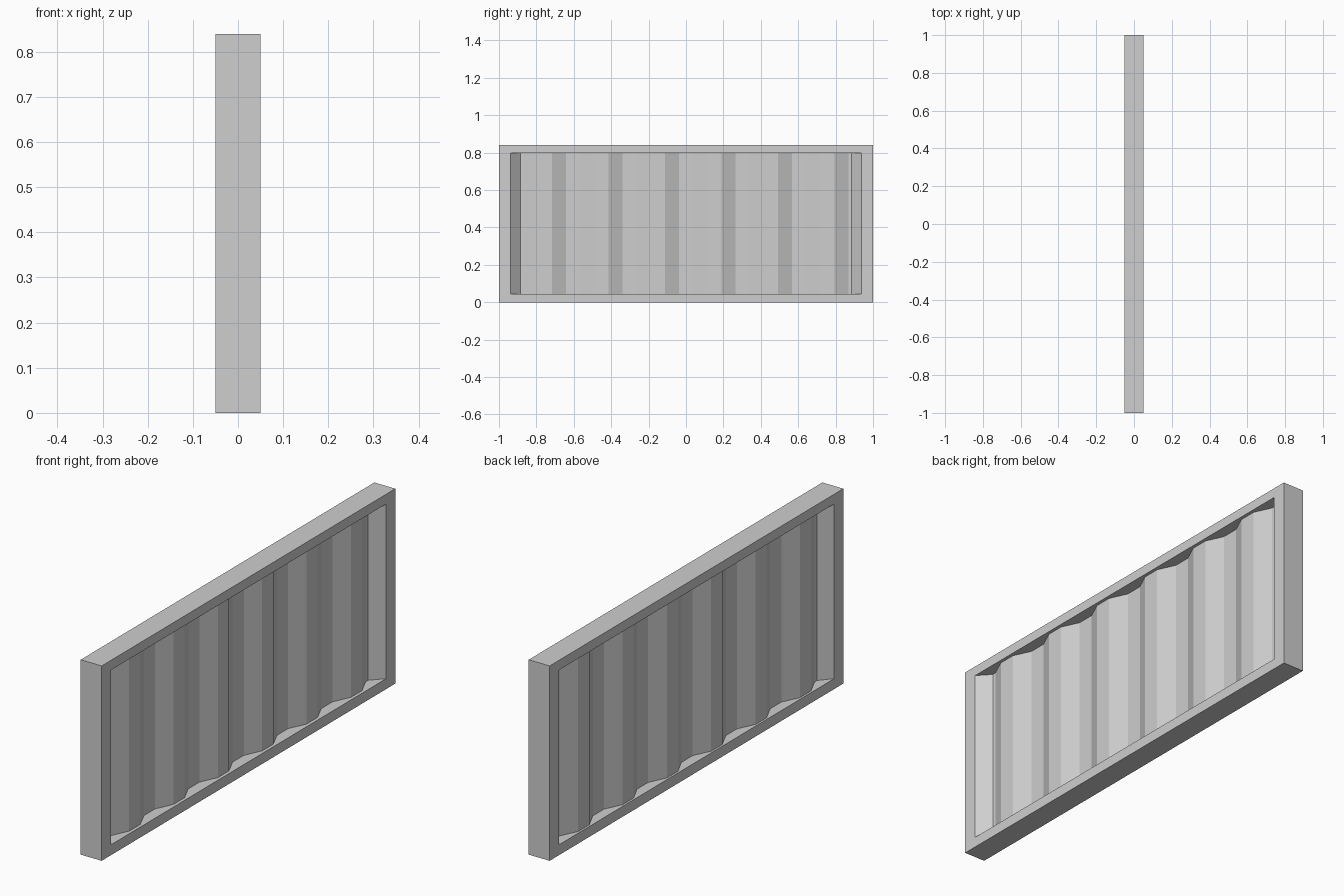
import bpy
import bmesh

cube = bpy.data.objects.get("Cube")
if cube:
    bpy.data.objects.remove(cube, do_unlink=True)

HALF_X, HALF_Y, HEIGHT = 0.05, 1.0, 0.84
OPEN_Y, OPEN_LOW, OPEN_TOP = 0.938, 0.045, 0.798
PITCH = 0.302                    # distance between ridges
FLAT = PITCH / 8                 # half width of a ridge or valley flat

grey = bpy.data.materials.new("light_grey")
grey.use_nodes = True
colour = (0.62, 0.62, 0.62, 1)
grey.diffuse_color = colour
grey.node_tree.nodes["Principled BSDF"].inputs["Base Color"].default_value = colour


def finish(name, bm):
    bmesh.ops.recalc_face_normals(bm, faces=bm.faces)
    mesh = bpy.data.meshes.new(name)
    bm.to_mesh(mesh)
    bm.free()
    mesh.materials.append(grey)
    obj = bpy.data.objects.new(name, mesh)
    bpy.context.collection.objects.link(obj)
    return obj


def extrude(bm, geom, offset):
    ext = bmesh.ops.extrude_face_region(bm, geom=geom)
    verts = [g for g in ext["geom"] if isinstance(g, bmesh.types.BMVert)]
    bmesh.ops.translate(bm, vec=offset, verts=verts)


# Rectangular outer frame: a flat ring extruded through its depth
bm = bmesh.new()


def rectangle(half, low, top):
    return [bm.verts.new((-HALF_X, y, z)) for y, z in
            ((-half, low), (half, low), (half, top), (-half, top))]


outer = rectangle(HALF_Y, 0, HEIGHT)
inner = rectangle(OPEN_Y, OPEN_LOW, OPEN_TOP)
ring = []
for i in range(4):
    j = (i + 1) % 4
    ring.append(bm.faces.new((outer[i], outer[j], inner[j], inner[i])))
extrude(bm, ring, (2 * HALF_X, 0, 0))
finish("outer_frame", bm)


# Corrugated panel, ridged on both sides, with flared ends meeting the frame
def corrugation(valley, ridge, rim):
    points = [(rim, -OPEN_Y), (valley, -0.885)]
    for k in range(6):
        centre = (k - 2.5) * PITCH
        points += [(valley, centre - 3 * FLAT), (ridge, centre - FLAT),
                   (ridge, centre + FLAT), (valley, centre + 3 * FLAT)]
    return points + [(valley, 0.885), (rim, OPEN_Y)]


front = corrugation(0.001, 0.036, HALF_X)
back = corrugation(-0.005, -0.041, -HALF_X)

bm = bmesh.new()
a = [bm.verts.new((x, y, OPEN_LOW)) for x, y in front]
b = [bm.verts.new((x, y, OPEN_LOW)) for x, y in back]
strips = [bm.faces.new((a[i], a[i + 1], b[i + 1], b[i]))
          for i in range(len(a) - 1)]
extrude(bm, strips, (0, 0, OPEN_TOP - OPEN_LOW))
finish("corrugated_panel", bm)
